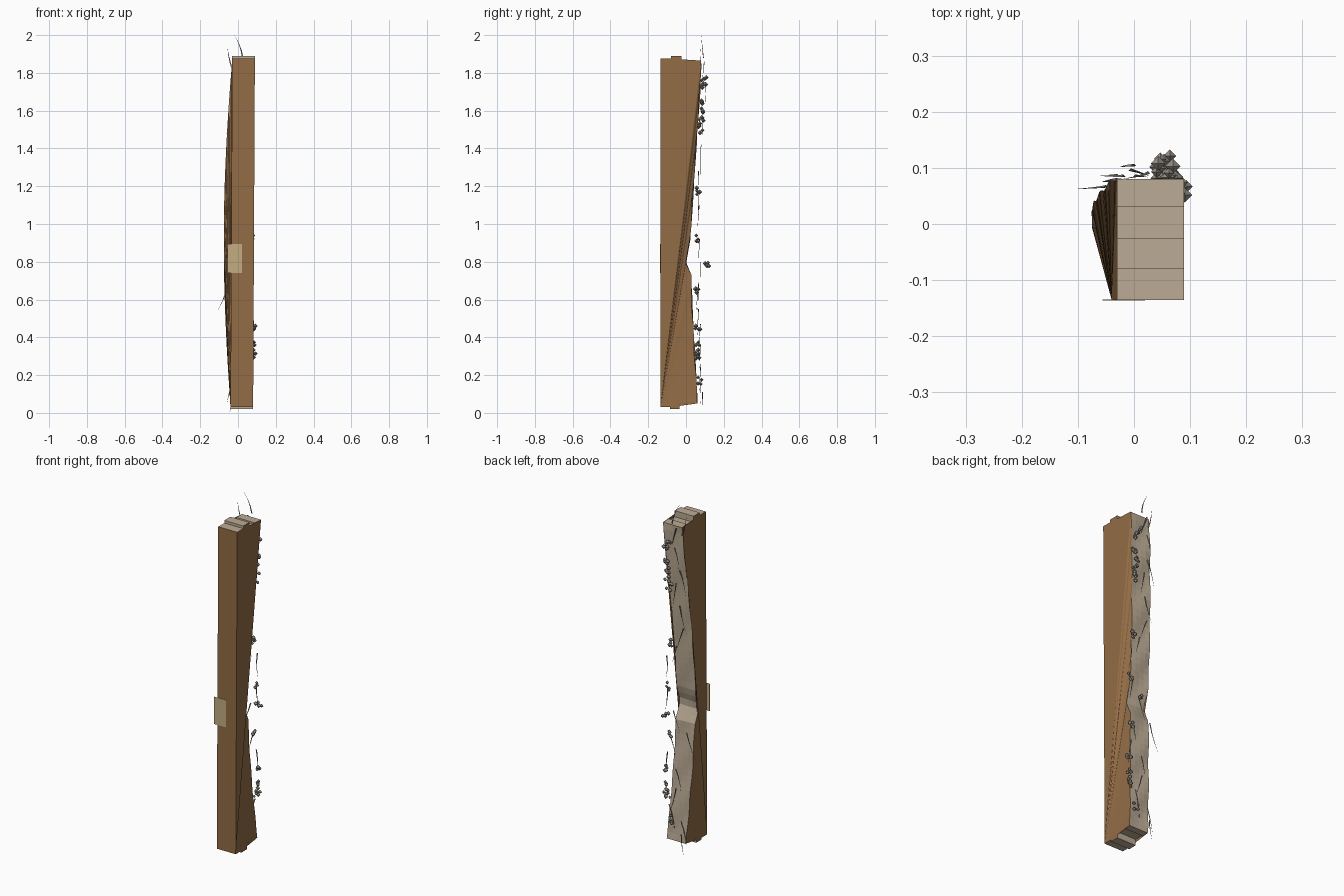
import bpy, bmesh, math, random
from mathutils import Vector

if "Cube" in bpy.data.objects:
    bpy.data.objects.remove(bpy.data.objects["Cube"])
random.seed(4)

def material(name, rgb):
    m = bpy.data.materials.new(name)
    m.diffuse_color = (*rgb, 1)
    m.use_nodes = True
    m.node_tree.nodes["Principled BSDF"].inputs["Base Color"].default_value = m.diffuse_color
    return m

WOOD = material("brown_wood", (0.29, 0.15, 0.06))
RAW = material("raw_wood", (0.50, 0.41, 0.30))
TAG = material("tag_card", (0.55, 0.42, 0.22))
DRY = material("splinter_grey", (0.30, 0.27, 0.23))

def finish(bm, name, mats):
    mesh = bpy.data.meshes.new(name)
    bm.to_mesh(mesh)
    bm.free()
    ob = bpy.data.objects.new(name, mesh)
    bpy.context.collection.objects.link(ob)
    for m in mats:
        mesh.materials.append(m)
    return ob

# worn back profile (z, y), with a notch near the middle
PROFILE = [(0, .065), (.05, .063), (.2, .055), (.4, .043), (.6, .033), (.74, .029),
           (.77, .012), (.80, -.002), (.83, -.004), (.86, .004), (.90, .022),
           (1.0, .03), (1.2, .042), (1.5, .062), (1.7, .076), (1.9, .085)]

def back_y(z):
    for (z0, y0), (z1, y1) in zip(PROFILE, PROFILE[1:]):
        if z <= z1:
            return y0 + (y1 - y0) * (z - z0) / (z1 - z0)
    return PROFILE[-1][1]

def bow(z):
    return -0.04 * math.sin(math.pi * min(max((z - .05) / 1.81, 0), 1)) ** .9

def left_x(z):
    return -0.04 + 0.005 * z

WIDTH = 0.12
# stepped ends: y breaks and heights
TOP = [(-.135, -.080, 1.875), (-.080, -.025, 1.89), (-.025, .030, 1.855), (.030, .085, 1.865)]
BOT = [(-.135, -.085, .030), (-.085, -.035, .020), (-.035, .020, .055), (.020, .064, .050)]

# beam: straight front, bowed and worn back
bm = bmesh.new()
ROWS, COLS = 48, 4
rows = []
for i in range(ROWS + 1):
    z = .05 + (1.865 - .05) * i / ROWS
    row = []
    for j in range(COLS + 1):
        t = j / COLS
        wave = 0 if i in (0, ROWS) else .004 * math.sin(z * 23 + t * 4) * (1 - t * .4)
        row.append(bm.verts.new((left_x(z) + bow(z) + WIDTH * t, back_y(z) + wave - .003, z)))
    rows.append(row)
for a, b in zip(rows, rows[1:]):
    for j in range(COLS):
        bm.faces.new((a[j + 1], a[j], b[j], b[j + 1])).material_index = 1

def step_points(steps, x_at, reverse_last):
    pts = []
    for y0, y1, z in steps:
        pts += [(y0, z), (y1, z)]
    return [bm.verts.new((x_at(z), y, z)) for y, z in pts[:-1]] + [reverse_last]

sides = []
for j, off in ((0, 0), (COLS, WIDTH)):
    x_at = lambda z, o=off: left_x(z) + o
    top = step_points(TOP, x_at, rows[-1][j])
    bot = step_points(BOT, x_at, rows[0][j])
    sides.append((top, bot))
    # flat upper triangle, stepped ends, and a fan to the bowed back edge
    flip = j == COLS
    def face(vs):
        bm.faces.new(vs if flip else vs[::-1])
    face([bot[0], rows[-1][j], top[0]])
    back = [r[j] for r in rows]
    for a, b in zip(back, back[1:]):
        face([bot[0], a, b])
    face([top[0]] + [top[-1]] + top[-2:0:-1])
    face([bot[0]] + bot[1:])
(tl, bl), (tr, br) = sides
for n in range(len(tl) - 1):
    last = n == len(tl) - 2
    ends_t = [r for r in rows[-1]] if last else [tl[n + 1], tr[n + 1]]
    ends_b = [r for r in rows[0]] if last else [bl[n + 1], br[n + 1]]
    bm.faces.new([tl[n]] + [tr[n]] + ends_t[::-1]).material_index = 1
    bm.faces.new([br[n]] + [bl[n]] + ends_b).material_index = 1
bm.faces.new((bl[0], br[0], tr[0], tl[0]))
finish(bm, "wood_beam", [WOOD, RAW])

# paper tag on the front
bpy.ops.mesh.primitive_cube_add(size=1, location=(-.018, -.1355, .8175))
tag = bpy.context.object
tag.name = "front_tag"
tag.scale = (.076, .002, .155)
tag.data.materials.append(TAG)

# curved tapering splinters along the back
def splinter(bm, base, tip, bend, w=.004):
    base, tip = Vector(base), Vector(tip)
    prev = None
    for k in range(4):
        t = k / 3
        c = base.lerp(tip, t) + Vector((bend, 0, 0)) * math.sin(math.pi * t)
        r = w * (1 - t) + .0003
        ring = [bm.verts.new(c + Vector(d) * r) for d in ((-1, 0, 0), (1, 0, 0), (0, 1, 0))]
        if prev:
            for i in range(3):
                bm.faces.new((prev[i], prev[i - 2], ring[i - 2], ring[i]))
        prev = ring

bm = bmesh.new()
splinter(bm, (.025, .09, 1.88), (-.02, .08, 2.0), .008)
splinter(bm, (-.03, .078, 1.82), (-.055, .075, 1.93), -.004)
splinter(bm, (-.03, .085, .11), (-.045, .088, 0), .004)
splinter(bm, (-.05, .065, .69), (-.105, .062, .545), .006)
for z in (1.86, 1.75, 1.62, 1.54, 1.41, 1.28, 1.17, 1.10, .92, .80, .65, .55, .47, .36, .26, .18):
    x = random.uniform(-.03, .075)
    y = max(back_y(z), .05) + random.uniform(.01, .025)
    dx = random.choice((-1, 1)) * random.uniform(.02, .045)
    splinter(bm, (x, y, z), (min(x + dx, .085), y + random.uniform(-.01, .005), z - random.uniform(.1, .15)),
             random.uniform(-.008, .008))
finish(bm, "splinters", [DRY])

# crumb clusters along the right back edge
bm = bmesh.new()
for z in (1.77, 1.73, 1.65, 1.60, 1.55, 1.50, 1.17, .92, .775, .65, .46, .36, .32, .29, .17):
    y = .115 if z == .775 else max(back_y(z), .045) + .017
    x = random.uniform(.05, .085)
    for k in range(4):
        r = random.uniform(.009, .014)
        c = Vector((x + random.uniform(-.016, .01), y + random.uniform(-.015, .012),
                    z + random.uniform(-.02, .02)))
        px, nx, py, ny, pz, nz = [bm.verts.new(c + Vector(d) * r) for d in
            ((1, 0, 0), (-1, 0, 0), (0, 1, 0), (0, -1, 0), (0, 0, 1), (0, 0, -1))]
        loop = [px, py, nx, ny]
        for i in range(4):
            bm.faces.new((loop[i - 1], loop[i], pz))
            bm.faces.new((loop[i], loop[i - 1], nz))
finish(bm, "crumbs", [DRY])
